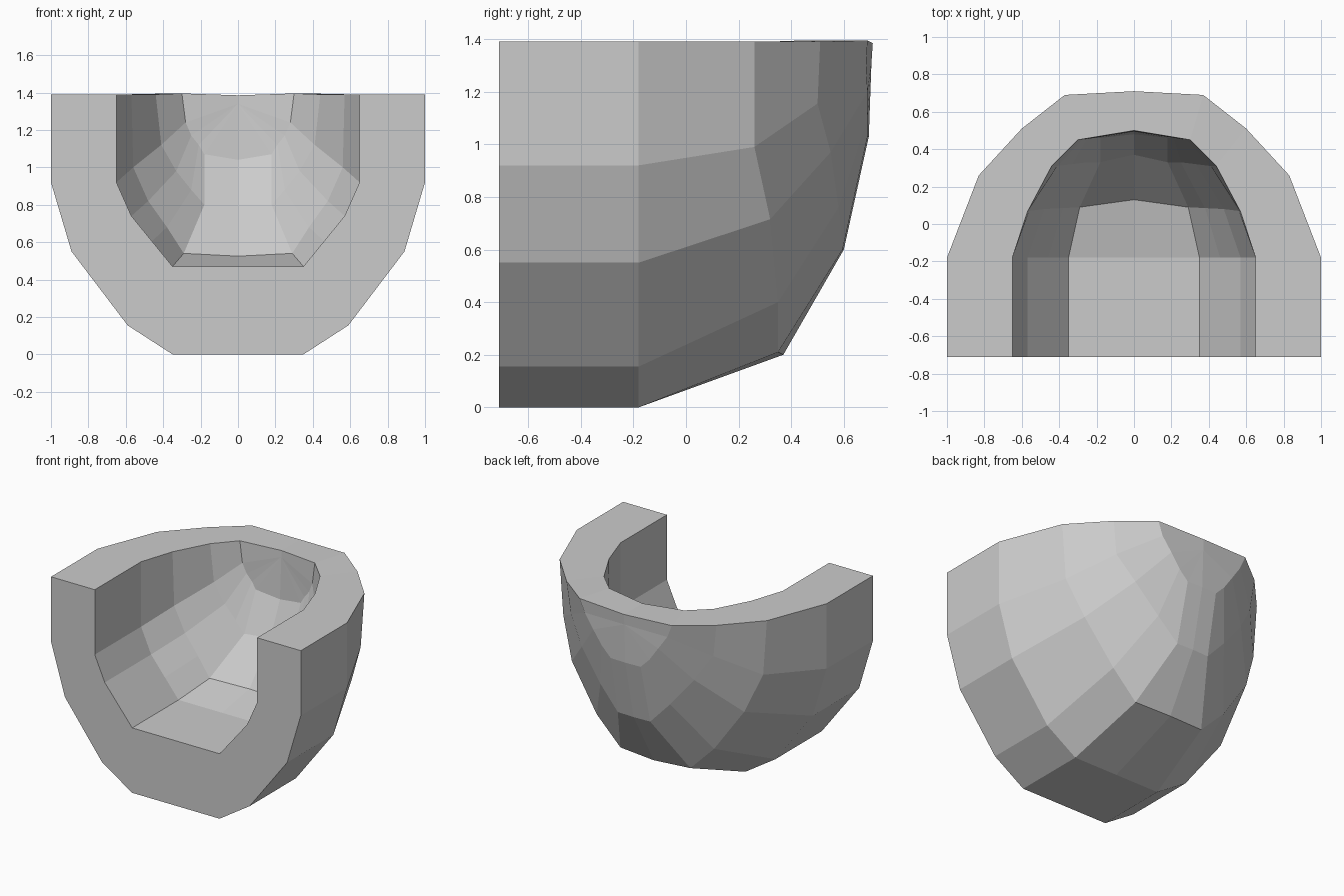
import bpy, bmesh

if "Cube" in bpy.data.objects:
    bpy.data.objects.remove(bpy.data.objects["Cube"])

# Half cross-sections (x, z), rim down to the centre of the base
outer_front = [(1, 1.39), (1, .92), (.89, .55), (.59, .155), (.35, 0), (0, 0)]
inner_front = [(.65, 1.39), (.65, .92), (.57, .74), (.46, .605), (.35, .47), (0, .47)]

# Three ribs that close the back of each skin, rim down to centre (x, y, z)
outer_back = [
    [(.83, .26, 1.39), (.80, .26, .99), (.69, .32, .715), (.47, .35, .40), (.28, .35, .21), (0, .37, .20)],
    [(.60, .51, 1.39), (.57, .50, 1.155), (.45, .55, .97), (.28, .58, .76), (.13, .595, .60), (0, .60, .60)],
    [(.37, .69, 1.395), (.33, .685, 1.3), (.26, .69, 1.2), (.19, .69, 1.1), (.12, .69, 1.03), (0, .695, 1.03)],
]
inner_back = [
    [(.57, .065, 1.39), (.56, .07, 1.0), (.48, .08, .82), (.38, .085, .68), (.29, .09, .54), (0, .13, .525)],
    [(.44, .31, 1.39), (.41, .31, 1.12), (.33, .32, .98), (.25, .33, .88), (.18, .33, .80), (0, .37, .80)],
    [(.30, .45, 1.395), (.28, .45, 1.24), (.25, .455, 1.17), (.21, .46, 1.12), (.18, .46, 1.07), (0, .48, 1.04)],
]


def skin_ribs(front, back, rim_tip, tip):
    """Straight front bay, curved back ribs, then a fan point on the centre line."""
    bay = [[(x, y, z) for x, z in front] for y in (-.71, -.18)]
    return bay + back + [[rim_tip] + [tip] * 5]


def strip(bm, a, b):
    """Faces joining two rows of vertices."""
    for i in range(len(a) - 1):
        loop = list(dict.fromkeys((a[i], a[i + 1], b[i + 1], b[i])))
        if len(loop) > 2:
            bm.faces.new(loop)


outer = skin_ribs(outer_front, outer_back, (0, .71, 1.385), (0, .705, 1.31))
inner = skin_ribs(inner_front, inner_back, (0, .50, 1.385), (0, .495, 1.34))

bm = bmesh.new()
cache = {}


def vert(co):
    if co not in cache:
        cache[co] = bm.verts.new(co)
    return cache[co]


o = [[vert(c) for c in rib] for rib in outer]
n = [[vert(c) for c in rib] for rib in inner]

# Outer and inner skins
for skin in (o, n):
    for a, b in zip(skin, skin[1:]):
        strip(bm, a, b)

# Top rim and open front edge
strip(bm, [r[0] for r in o], [r[0] for r in n])
strip(bm, o[0], n[0])

# Mirror to the other side
half = bm.verts[:] + bm.edges[:] + bm.faces[:]
bmesh.ops.mirror(bm, geom=half, axis='X', merge_dist=.0001)
bmesh.ops.remove_doubles(bm, verts=bm.verts[:], dist=.0001)
bmesh.ops.recalc_face_normals(bm, faces=bm.faces[:])

mesh = bpy.data.meshes.new("toe_cap_shell")
bm.to_mesh(mesh)
bm.free()
bpy.context.collection.objects.link(bpy.data.objects.new("toe_cap_shell", mesh))
